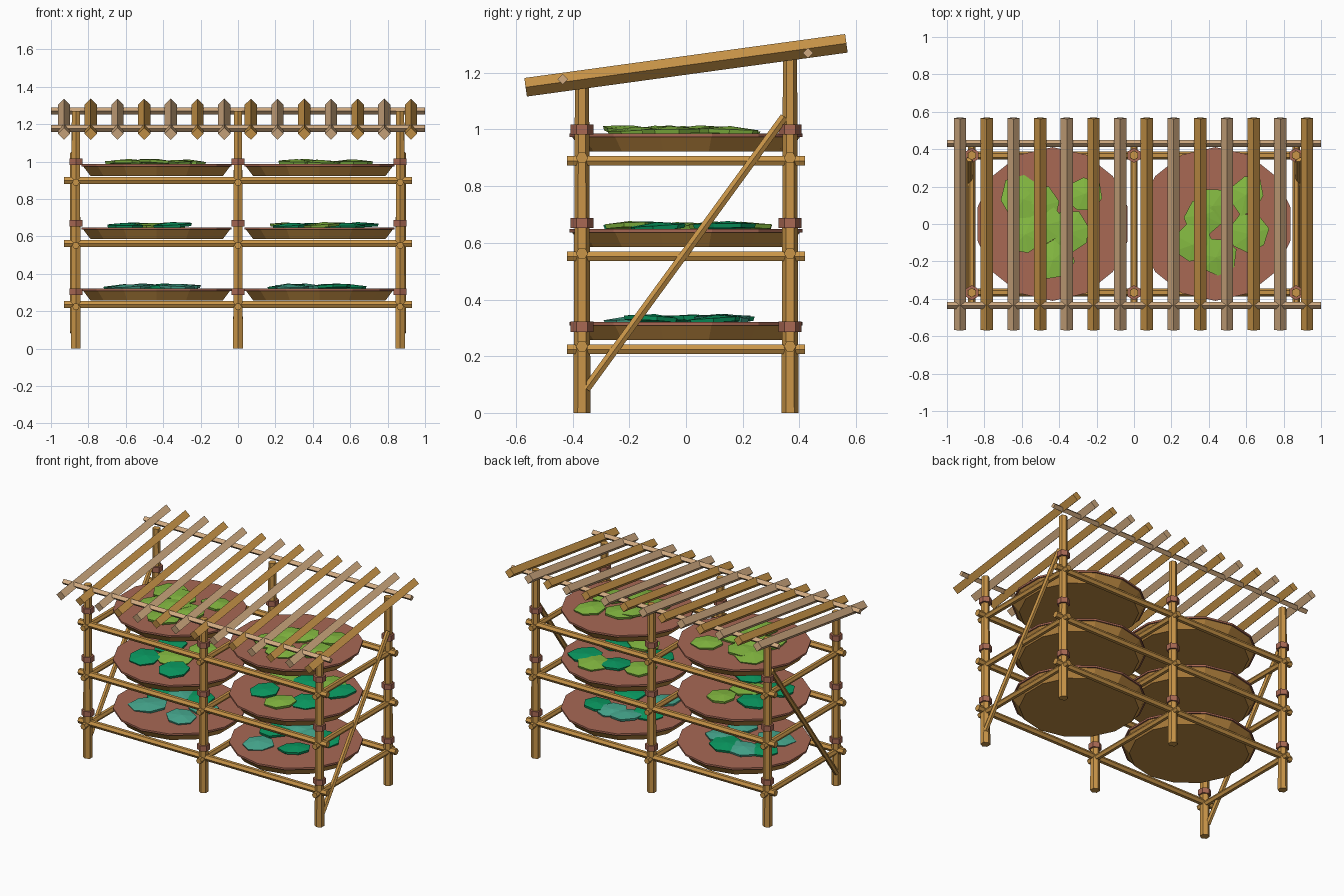
import bpy, bmesh, math, random
from mathutils import Vector, Matrix

if "Cube" in bpy.data.objects:
    bpy.data.objects.remove(bpy.data.objects["Cube"])

random.seed(4)


def material(name, r, g, b):
    m = bpy.data.materials.new(name)
    lin = [((c / 255 + 0.055) / 1.055) ** 2.4 for c in (r, g, b)]
    m.diffuse_color = (*lin, 1)
    m.use_nodes = True
    m.node_tree.nodes["Principled BSDF"].inputs["Base Color"].default_value = m.diffuse_color
    return m


BAMBOO = material("golden bamboo", 201, 149, 72)
WEATHERED = material("weathered tan", 208, 170, 128)
CLAY = material("reddish brown", 168, 104, 84)
WICKER = material("tray brown", 190, 138, 66)
LIME = material("fresh leaf green", 134, 188, 66)
GREEN = material("emerald leaf", 10, 158, 100)
TEAL = material("dried leaf teal", 72, 172, 146)


def finish(name, bm, mat):
    bmesh.ops.recalc_face_normals(bm, faces=bm.faces)
    me = bpy.data.meshes.new(name)
    bm.to_mesh(me)
    bm.free()
    me.materials.append(mat)
    ob = bpy.data.objects.new(name, me)
    bpy.context.collection.objects.link(ob)
    return ob


def rod(name, p, q, r1, r2, sides, ref, mat):
    """Tapered prism from p to q, with its first corner towards ref."""
    p, q = Vector(p), Vector(q)
    w = (q - p).normalized()
    u = Vector(ref)
    u = (u - w * u.dot(w)).normalized()
    v = w.cross(u)
    bm = bmesh.new()
    rings = []
    for c, r in ((p, r1), (q, r2)):
        rings.append([bm.verts.new(c + r * (u * math.cos(a) + v * math.sin(a)))
                      for a in (math.tau * i / sides for i in range(sides))])
    lo, hi = rings
    bm.faces.new(lo)
    bm.faces.new(hi)
    for i in range(sides):
        j = (i + 1) % sides
        bm.faces.new((lo[i], lo[j], hi[j], hi[i]))
    return finish(name, bm, mat)


def leaf(name, x, y, z, mat):
    """Flat faceted leaf clump with an uneven outline and a low peak."""
    bm = bmesh.new()
    n = 7
    r = random.uniform(0.1, 0.118)
    turn = random.uniform(0, math.tau)
    stretch = random.uniform(0.85, 1.1)
    radii = [r * random.uniform(0.88, 1.08) for _ in range(n)]
    rings = []
    for k, h in ((0.95, 0.0), (1.0, 0.015)):
        rings.append([bm.verts.new((k * radii[i] * math.cos(math.tau * i / n) * stretch,
                                    k * radii[i] * math.sin(math.tau * i / n), h))
                      for i in range(n)])
    lo, hi = rings
    peak = bm.verts.new((0.01, 0, 0.026))
    bm.faces.new(lo)
    for i in range(n):
        j = (i + 1) % n
        bm.faces.new((lo[i], lo[j], hi[j], hi[i]))
        bm.faces.new((hi[i], hi[j], peak))
    tilt = Matrix.Rotation(random.uniform(-0.07, 0.07), 4, 'X') @ \
        Matrix.Rotation(random.uniform(-0.07, 0.07), 4, 'Y')
    bm.transform(Matrix.Translation((x, y, z)) @ tilt @ Matrix.Rotation(turn, 4, 'Z'))
    finish(name, bm, mat)


X, Y = (1, 0, 0), (0, 1, 0)
PX, PY = 0.867, 0.367
LEVELS = (0.235, 0.563, 0.90)
BANDS = (0.304, 0.67, 1.0)

# Posts with lashings above each shelf
for x in (-PX, 0, PX):
    for y, top, side in ((-PY, 1.17, "front"), (PY, 1.27, "back")):
        rod(side + "_post", (x, y, 0), (x, y, top), 0.03, 0.025, 6, Y, BAMBOO)
        for z in BANDS:
            rod("lashing", (x, y, z - 0.018), (x, y, z + 0.018), 0.04, 0.04, 6, Y, CLAY)

# Shelf rails
for z in LEVELS:
    for y in (-PY, PY):
        rod("long_rail", (-0.93, y, z), (0.93, y, z), 0.0215, 0.0215, 6, Y, BAMBOO)
    for x in (-PX, 0, PX):
        rod("cross_rail", (x, -0.42, z - 0.011), (x, 0.42, z - 0.011),
            0.0195, 0.0195, 6, X, BAMBOO)

# Diagonal end braces
for x in (-0.88, 0.88):
    rod("diagonal_brace", (x, -0.352, 0.085), (x, 0.347, 1.045), 0.017, 0.017, 6, X, BAMBOO)

# Leaf offsets (x, y) from each tray centre: (left, right) for each shelf
LEAVES = (
    (((-.18, .065), (.11, -.15), (.03, .13), (-.156, -.11), (.14, .05), (-.08, .13)),
     ((-.15, -.18), (-.18, .03), (.08, -.12), (.15, .1), (.03, .13), (-.08, .13))),
    (((-.17, -.14), (-.14, .09), (.08, -.19), (-.01, -.04), (.06, .15)),
     ((-.16, -.11), (-.17, .11), (.02, -.19), (.15, -.1), (.12, .2), (.21, .14), (0, .13))),
    (((-.16, .14), (-.05, 0), (-.14, -.05), (.1, -.04), (.17, .15), (.01, -.19), (-.07, .1)),
     ((-.02, .09), (.17, .15), (-.12, -.1), (.01, -.17), (.18, -.05), (-.06, .04))),
)
MIX = (("GTGTTT", "TGGGTT"), ("GGGLL", "GLLGLGG"), ("LLLLLLL", "LLLLLL"))
LEAF_COLOUR = {"L": LIME, "G": GREEN, "T": TEAL}

# Trays: sloped base, flat rim disc and leaves on top
for z, spots, mixes in zip(LEVELS, LEAVES, MIX):
    for x, cluster, mix in zip((-0.435, 0.435), spots, mixes):
        rod("tray_base", (x, 0, z + 0.022), (x, 0, z + 0.075), 0.362, 0.403, 14, Y, WICKER)
        rod("tray_top", (x, 0, z + 0.074), (x, 0, z + 0.086), 0.411, 0.411, 14, Y, CLAY)
        for i, ((dx, dy), c) in enumerate(zip(cluster, mix)):
            leaf("leaf", x + dx, dy, z + 0.084 + 0.002 * (i % 3), LEAF_COLOUR[c])

# Roof purlins and sloping square slats
for y, z in ((-0.435, 1.177), (0.431, 1.27)):
    rod("roof_purlin", (-1, y, z), (1, y, z), 0.0187, 0.0187, 4, Y, WEATHERED)
for i in range(14):
    x = -0.93 + i * 0.1427
    rod("roof_slat", (x, -0.566, 1.149), (x, 0.566, 1.304), 0.033, 0.033, 4, X,
        BAMBOO if i % 2 else WEATHERED)
